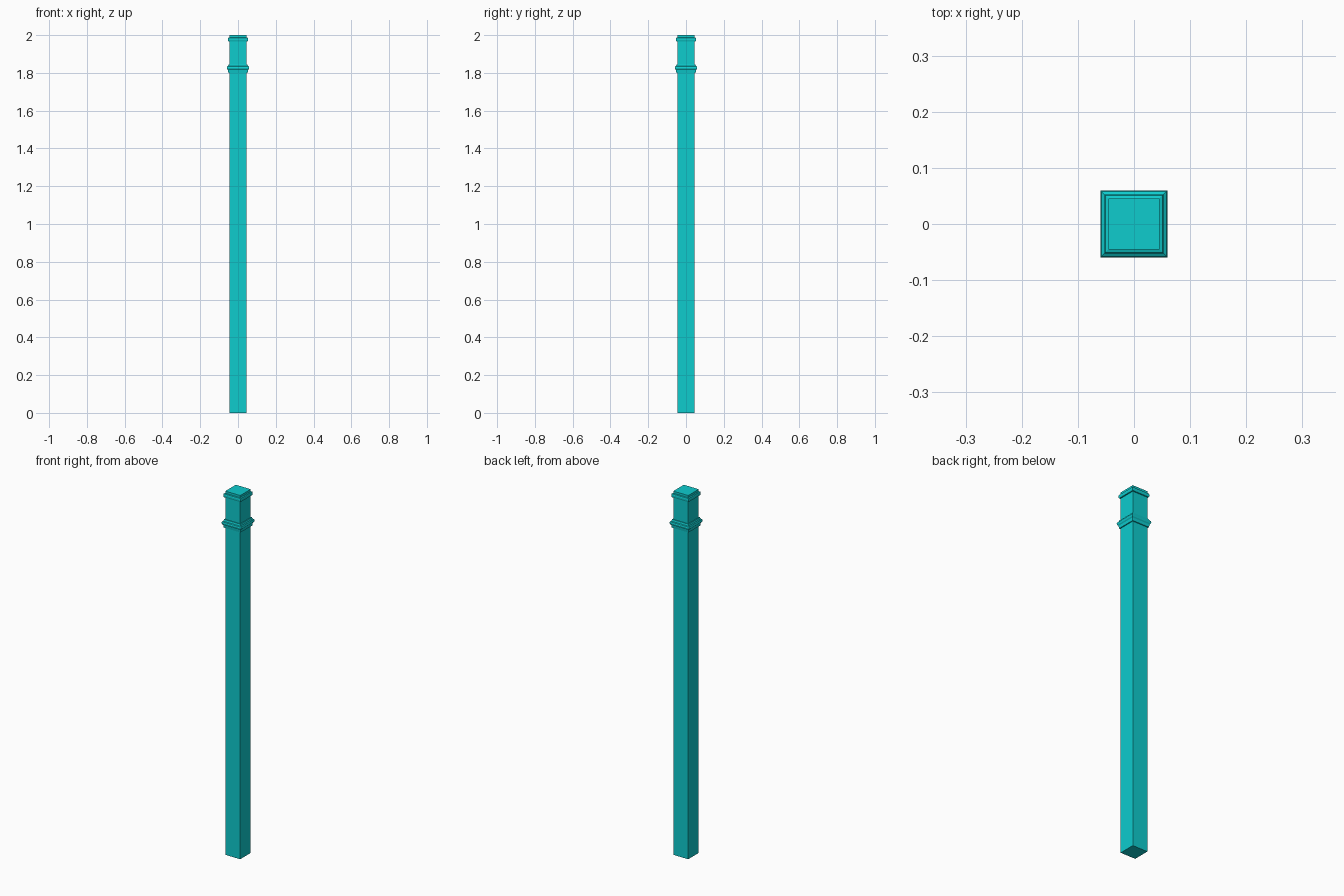
import bpy
import bmesh

cube = bpy.data.objects.get("Cube")
if cube:
    bpy.data.objects.remove(cube)

# Single painted finish
paint = bpy.data.materials.new("turquoise paint")
paint.use_nodes = True
colour = (0.0044, 0.604, 0.617, 1)
paint.diffuse_color = colour
paint.node_tree.nodes["Principled BSDF"].inputs["Base Color"].default_value = colour

HALF = 0.0455  # half width of the post shaft


def square_sweep(name, profile, closed):
    """Sweep (half width, height) points around a square with mitred corners."""
    bm = bmesh.new()
    rings = [[bm.verts.new((sx * r, sy * r, z))
              for sx, sy in ((-1, -1), (1, -1), (1, 1), (-1, 1))]
             for r, z in profile]
    pairs = list(zip(rings, rings[1:]))
    if closed:
        pairs.append((rings[-1], rings[0]))
    else:
        bm.faces.new(rings[0][::-1])
        bm.faces.new(rings[-1])
    for low, high in pairs:
        for i in range(4):
            j = (i + 1) % 4
            bm.faces.new((low[i], low[j], high[j], high[i]))
    bmesh.ops.recalc_face_normals(bm, faces=bm.faces)
    mesh = bpy.data.meshes.new(name)
    bm.to_mesh(mesh)
    bm.free()
    mesh.materials.append(paint)
    obj = bpy.data.objects.new(name, mesh)
    bpy.context.collection.objects.link(obj)
    return obj


# Square shaft
square_sweep("post_shaft", [(HALF, 0), (HALF, 2)], False)

# Stepped collar moulding below the head
square_sweep("collar_moulding", [
    (HALF, 1.80), (0.051, 1.80), (0.053, 1.815), (0.0575, 1.82),
    (0.0595, 1.827), (0.0575, 1.833), (0.053, 1.836),
    (0.050, 1.845), (HALF, 1.845)], True)

# Thin rounded moulding under the top
square_sweep("top_moulding", [
    (HALF, 1.966), (0.051, 1.967), (0.0527, 1.973),
    (0.0527, 1.98), (0.051, 1.986), (HALF, 1.988)], True)
